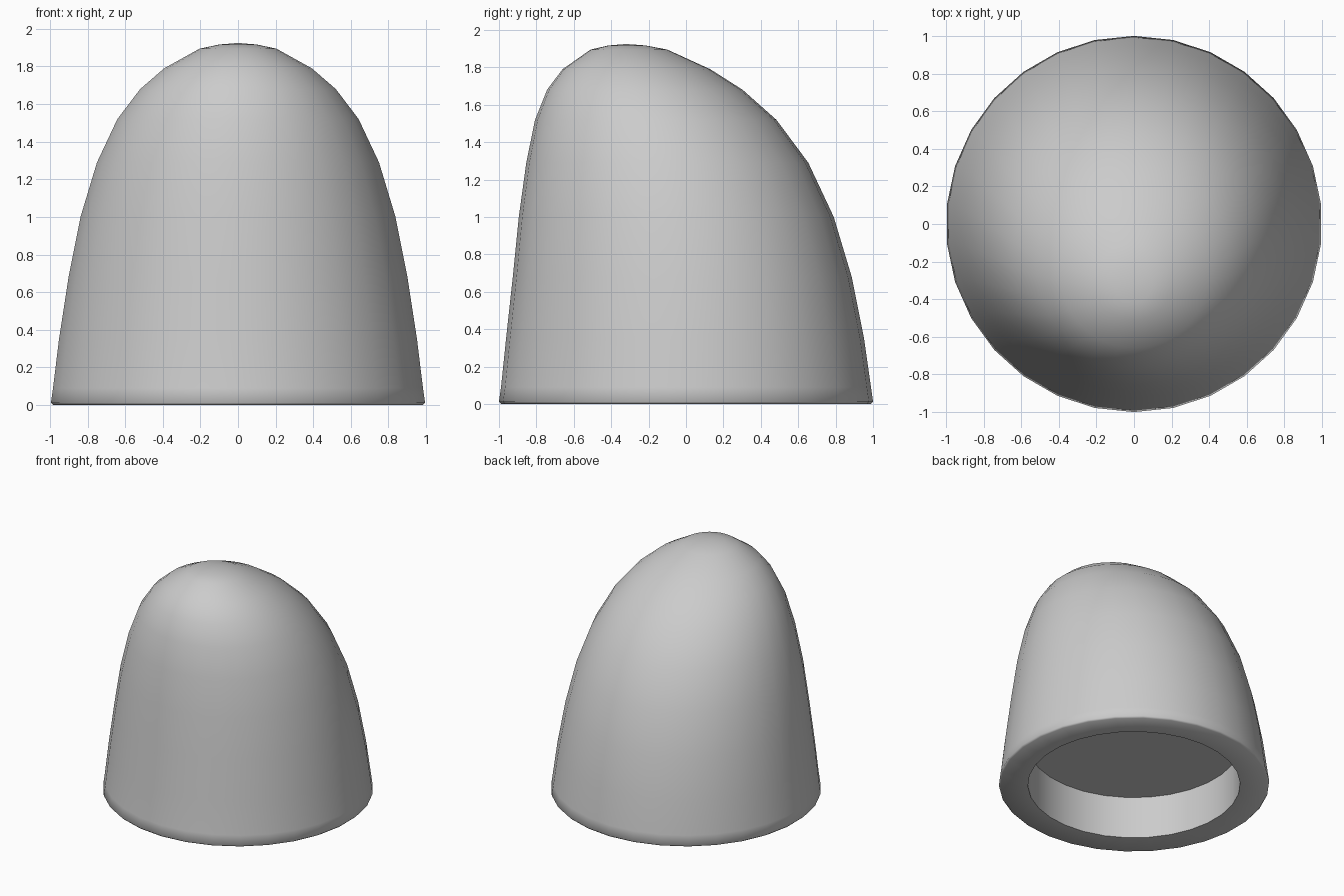
import bpy, bmesh, math

if "Cube" in bpy.data.objects:
    bpy.data.objects.remove(bpy.data.objects["Cube"])

SEGMENTS = 30

# Rings of the leaning dome: (height, radius, centre y)
OUTER = [(0.0, 0.988, 0.0), (0.012, 1.0, 0.0), (0.09, 0.989, 0.0),
         (0.35, 0.957, -0.005), (0.68, 0.906, -0.02), (1.0, 0.842, -0.052),
         (1.29, 0.754, -0.10), (1.52, 0.645, -0.162), (1.68, 0.523, -0.22),
         (1.79, 0.395, -0.265), (1.895, 0.205, -0.305), (1.917, 0.1, -0.315)]
APEX = (0, -0.32, 1.925)

# Straight-walled recess in the underside
RECESS_RADIUS, RECESS_DEPTH = 0.785, 0.343


def ring(bm, z, radius, cy):
    verts = []
    for i in range(SEGMENTS):
        a = math.pi / 2 + 2 * math.pi * i / SEGMENTS
        verts.append(bm.verts.new((radius * math.cos(a), cy + radius * math.sin(a), z)))
    return verts


def bridge(bm, lower, upper):
    for i in range(SEGMENTS):
        j = (i + 1) % SEGMENTS
        bm.faces.new((lower[i], lower[j], upper[j], upper[i]))


bm = bmesh.new()

# One skin: recess ceiling, recess wall, flat rim, outer dome
rings = [ring(bm, RECESS_DEPTH, RECESS_RADIUS, 0), ring(bm, 0, RECESS_RADIUS, 0)]
rings += [ring(bm, *r) for r in OUTER]
for lower, upper in zip(rings, rings[1:]):
    bridge(bm, lower, upper)
bm.faces.new(rings[0])

# Rounded tip
tip = bm.verts.new(APEX)
for i in range(SEGMENTS):
    bm.faces.new((rings[-1][i], rings[-1][(i + 1) % SEGMENTS], tip))

bmesh.ops.recalc_face_normals(bm, faces=bm.faces)
mesh = bpy.data.meshes.new("leaning_dome_cap")
bm.to_mesh(mesh)
bm.free()

cap = bpy.data.objects.new("leaning_dome_cap", mesh)
bpy.context.collection.objects.link(cap)
bpy.context.view_layer.objects.active = cap
cap.select_set(True)
bpy.ops.object.shade_smooth_by_angle(angle=math.radians(60))
